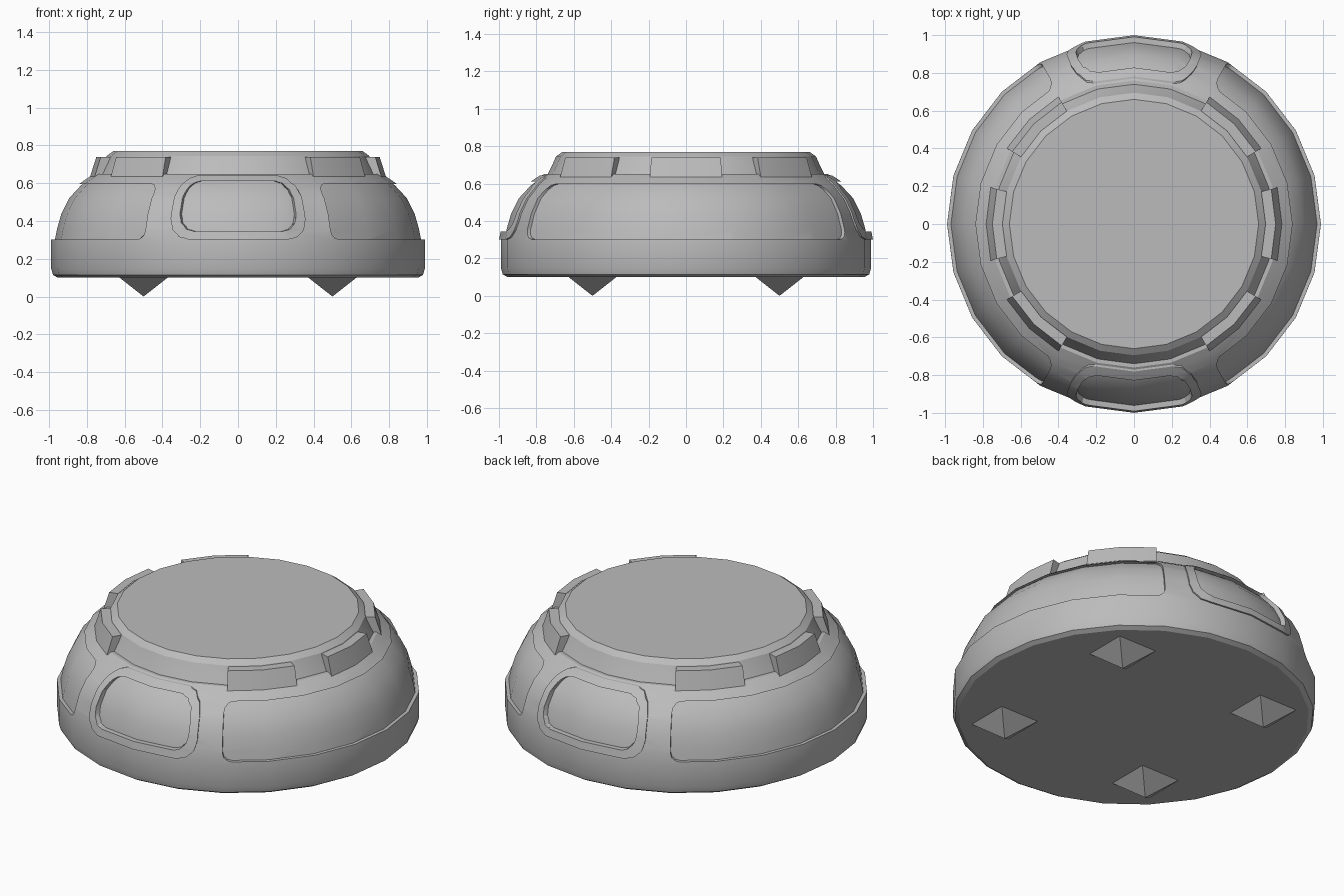
import bpy, bmesh, math
from math import radians, cos, sin

cube = bpy.data.objects.get("Cube")
if cube:
    bpy.data.objects.remove(cube)

grey = bpy.data.materials.new("mid_grey")
grey.use_nodes = True
GREY = (0.5, 0.5, 0.5, 1)
grey.diffuse_color = GREY
grey.node_tree.nodes["Principled BSDF"].inputs["Base Color"].default_value = GREY


def add_object(name, bm):
    bmesh.ops.remove_doubles(bm, verts=bm.verts, dist=0.0001)
    bmesh.ops.recalc_face_normals(bm, faces=bm.faces)
    mesh = bpy.data.meshes.new(name)
    bm.to_mesh(mesh)
    bm.free()
    mesh.materials.append(grey)
    obj = bpy.data.objects.new(name, mesh)
    bpy.context.collection.objects.link(obj)
    return obj


def loft(name, sections, wrap=False):
    """Skin closed (angle, [(radius, z)...]) sections around the z axis."""
    bm = bmesh.new()
    rings = [[bm.verts.new((r * cos(a), r * sin(a), z)) for r, z in pts]
             for a, pts in sections]
    n = len(rings[0])
    pairs = list(zip(rings, rings[1:]))
    if wrap:
        pairs.append((rings[-1], rings[0]))
    for p, q in pairs:
        # a lathe profile starts and ends on the axis, so it is left open there
        for i in range(n - 1 if wrap else n):
            j = (i + 1) % n
            bm.faces.new((p[i], p[j], q[j], q[i]))
    if not wrap:
        bm.faces.new(rings[0])
        bm.faces.new(rings[-1])
    return add_object(name, bm)


PROFILE = [(0.955, 0.10), (0.98, 0.115), (0.99, 0.15), (0.99, 0.30),
           (0.978, 0.36), (0.955, 0.44), (0.915, 0.52), (0.85, 0.59),
           (0.80, 0.625), (0.76, 0.65), (0.74, 0.65), (0.715, 0.70),
           (0.695, 0.745), (0.66, 0.77)]


def lathe(name, offset=0.0):
    pts = [(0, 0.10)] + [(r + offset, z) for r, z in PROFILE] + [(0, 0.77)]
    return loft(name, [(radians(15 * i), pts) for i in range(24)], wrap=True)


def panel_block(name, centre, half, low, high, corner, corner_z):
    """Rounded panel outline in angle and height, extended radially."""
    steps = max(2, round(2 * (half - corner) / 15))
    cols = [(-half + corner + 2 * (half - corner) * i / steps, 0)
            for i in range(steps + 1)]
    for t in (30, 60, 90):
        grow = corner * sin(radians(t))
        inset = corner_z * (1 - cos(radians(t)))
        cols += [(half - corner + grow, inset), (corner - half - grow, inset)]
    sections = [(radians(centre + a),
                 [(0.68, low + i), (1.15, low + i), (1.15, high - i), (0.68, high - i)])
                for a, i in sorted(cols)]
    return loft(name, sections)


def boolean(obj, tool, operation):
    mod = obj.modifiers.new("cut", "BOOLEAN")
    mod.operation = operation
    mod.solver = "EXACT"
    mod.object = tool
    bpy.context.view_layer.update()
    deps = bpy.context.evaluated_depsgraph_get()
    mesh = bpy.data.meshes.new_from_object(obj.evaluated_get(deps))
    obj.modifiers.clear()
    obj.data = mesh


def discard(*objs):
    for o in objs:
        bpy.data.objects.remove(o)


def side_panel(a):
    return panel_block("panel_cutter", a, 60, 0.302, 0.597, 3, 0.05)


def window(a):
    return panel_block("window_cutter", a, 18.7, 0.345, 0.612, 5, 0.09)


# Main shell with two long recessed side panels and two recessed windows
body = lathe("body")
core = lathe("core_cutter", -0.02)
for tool in [side_panel(0), side_panel(180), window(90), window(270)]:
    boolean(tool, core, "DIFFERENCE")
    boolean(body, tool, "DIFFERENCE")
    discard(tool)
discard(core)
parts = [body]

# Slightly raised frames around the front and back windows
for name, a in (("front_window_frame", 270), ("back_window_frame", 90)):
    frame = lathe(name, 0.01)
    outer = panel_block("frame_cutter", a, 21.7, 0.301, 0.643, 6.5, 0.11)
    inner = window(a)
    boolean(frame, outer, "INTERSECT")
    boolean(frame, inner, "DIFFERENCE")
    discard(outer, inner)
    parts.append(frame)

# Six blocks around the upper rim
for i, a in enumerate((0, 45, 135, 180, 225, 315)):
    section = [(0.6, 0.62), (0.788, 0.62), (0.75, 0.74), (0.6, 0.74)]
    parts.append(loft(f"rim_block_{i + 1}",
                      [(radians(a + d), section) for d in (-14.3, 0, 14.3)]))

# Four pointed feet
for sx, x in (("right", -0.5), ("left", 0.5)):
    for sy, y in (("front", -0.5), ("back", 0.5)):
        bm = bmesh.new()
        base = [bm.verts.new((x + 0.13 * i, y + 0.13 * j, 0.102))
                for i, j in ((-1, -1), (1, -1), (1, 1), (-1, 1))]
        tip = bm.verts.new((x, y, 0))
        bm.faces.new(base)
        for i in range(4):
            bm.faces.new((base[i], base[(i + 1) % 4], tip))
        add_object(f"{sy}_{sx}_foot", bm)

# Smooth round surfaces, crisp panel edges
bpy.ops.object.select_all(action="DESELECT")
for p in parts:
    p.select_set(True)
bpy.context.view_layer.objects.active = body
bpy.ops.object.shade_smooth_by_angle(angle=radians(30))
